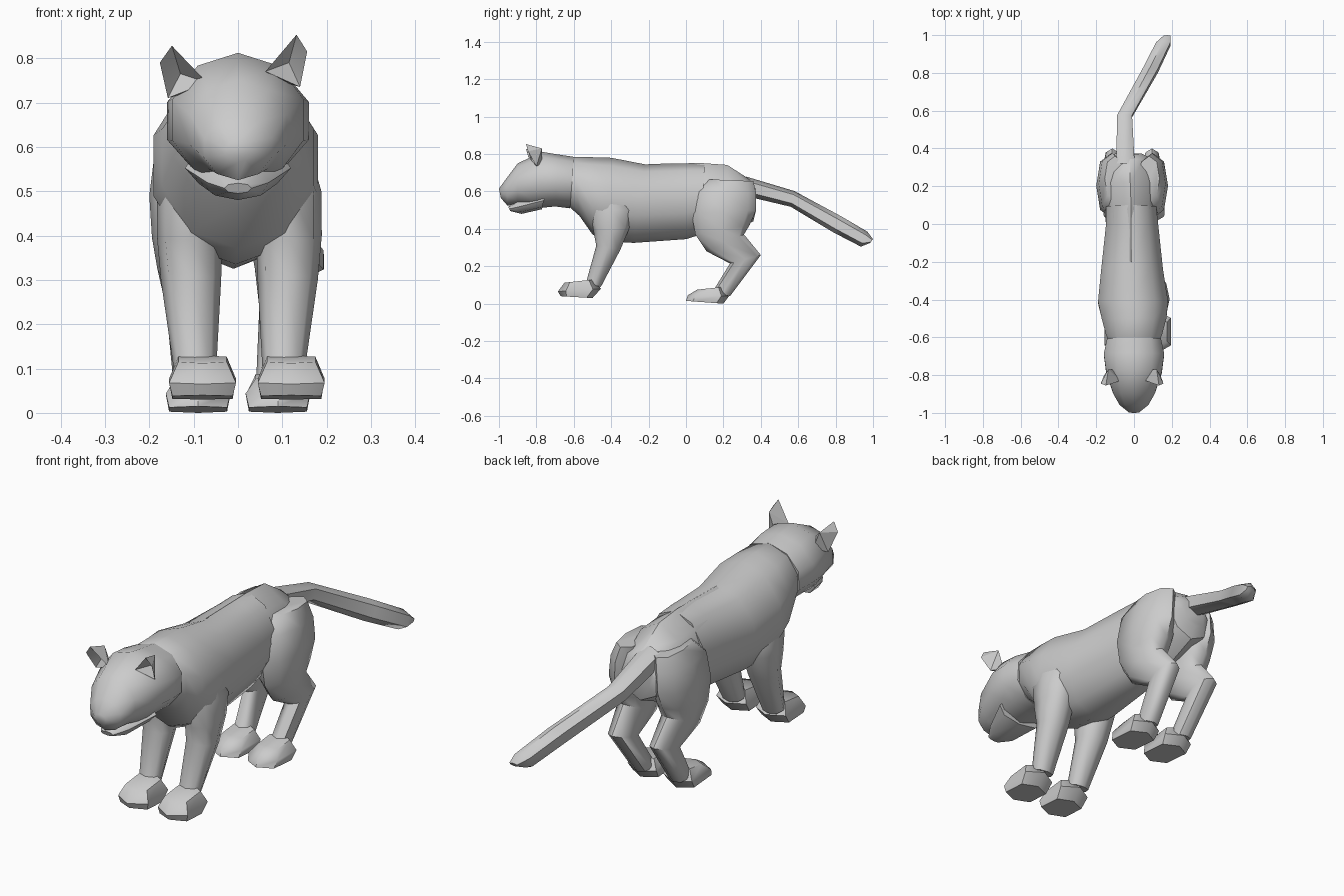
import bpy, bmesh, math


def finish(name, bm, angle=52):
    bmesh.ops.recalc_face_normals(bm, faces=bm.faces)
    me = bpy.data.meshes.new(name)
    bm.to_mesh(me)
    bm.free()
    ob = bpy.data.objects.new(name, me)
    bpy.context.collection.objects.link(ob)
    bpy.ops.object.select_all(action='DESELECT')
    ob.select_set(True)
    bpy.context.view_layer.objects.active = ob
    bpy.ops.object.shade_smooth_by_angle(angle=math.radians(angle))
    return ob


def loft(name, rows, n=8, power=2.3, side=1, shift=0.0, angle=52):
    """Each row is (y1, z1, y2, z2, half width, x centre): two profile points joined by a ring."""
    bm = bmesh.new()
    rings = []
    for y1, z1, y2, z2, hw, xc in rows:
        ring = []
        for i in range(n):
            a = 2 * math.pi * i / n
            c, s = math.cos(a), math.sin(a)
            u = math.copysign(abs(c) ** (2 / power), c)
            v = math.copysign(abs(s) ** (2 / power), s)
            t = (1 - u) / 2
            ring.append(bm.verts.new((side * xc + shift + hw * v,
                                      y1 + (y2 - y1) * t, z1 + (z2 - z1) * t)))
        rings.append(ring)
    for a, b in zip(rings, rings[1:]):
        for i in range(n):
            j = (i + 1) % n
            bm.faces.new((a[i], a[j], b[j], b[i]))
    bm.faces.new(rings[0])
    bm.faces.new(rings[-1])
    return finish(name, bm, angle)


# Torso from neck to rump
loft("torso", [
    (-.66, .74, -.66, .55, .12, 0),
    (-.60, .785, -.57, .47, .155, 0),
    (-.50, .783, -.50, .37, .18, 0),
    (-.40, .78, -.43, .335, .195, -.005),
    (-.22, .745, -.28, .325, .172, -.01),
    (0, .75, 0, .345, .145, -.01),
    (.10, .748, .08, .37, .14, -.015)], n=10, power=2.0)

# Rump with a raised spine crest
loft("rump", [
    (-.20, .747, -.15, .40, .12, -.015),
    (.08, .752, .08, .37, .14, -.015),
    (.22, .742, .22, .38, .14, -.02),
    (.34, .665, .36, .44, .11, -.02),
    (.37, .63, .375, .50, .07, -.03)], n=8, power=1.8, angle=40)

# Head and jaw
loft("head", [
    (-1.0, .615, -.99, .565, .03, 0),
    (-.96, .67, -.955, .525, .08, 0),
    (-.90, .75, -.90, .53, .115, 0),
    (-.77, .812, -.80, .51, .155, 0),
    (-.68, .797, -.70, .52, .168, 0),
    (-.60, .785, -.62, .51, .15, 0)], n=10, power=2.0)
loft("jaw", [
    (-.95, .518, -.94, .495, .03, 0),
    (-.89, .56, -.88, .48, .07, 0),
    (-.75, .60, -.77, .505, .12, 0)], n=8)

# Cupped ears, the left one slightly lower and wider
EAR = [(.062, -.83, .77), (.132, -.855, .853), (.156, -.845, .815),
       (.14, -.80, .735), (.12, -.77, .83), (.115, -.79, .79), (.09, -.77, .75)]
for side, sx, dz in ((1, 1, 0), (-1, 1.13, -.025)):
    bm = bmesh.new()
    v = [bm.verts.new((side * sx * x, y, z + dz)) for x, y, z in EAR]
    for f in ((0, 1, 5), (1, 2, 5), (2, 3, 5), (3, 0, 5), (0, 4, 1), (1, 4, 2),
              (2, 4, 3), (0, 6, 4), (6, 3, 4), (0, 3, 6)):
        bm.faces.new([v[i] for i in f])
    finish("right_ear" if side > 0 else "left_ear", bm, 30)

# Legs and paws on both sides
for side, label in ((1, "right"), (-1, "left")):
    loft(label + "_front_leg", [
        (-.49, .62, -.36, .62, .035, .115),
        (-.51, .50, -.28, .50, .07, .115),
        (-.495, .39, -.30, .41, .074, .112),
        (-.48, .31, -.35, .29, .068, .109),
        (-.535, .11, -.455, .09, .048, .10)], n=8, side=side, shift=.003)
    loft(label + "_front_paw", [
        (-.67, .04, -.50, .03, .075, .10),
        (-.685, .065, -.455, .08, .083, .10),
        (-.65, .112, -.49, .13, .06, .10)], n=6, power=3, side=side, shift=.02)
    loft(label + "_hind_leg", [
        (.12, .665, .36, .655, .055, .09),
        (.05, .60, .375, .59, .072, .105),
        (.03, .48, .375, .50, .08, .11),
        (.05, .37, .34, .42, .074, .11),
        (.11, .28, .31, .37, .062, .11),
        (.235, .215, .40, .26, .047, .105),
        (.14, .06, .235, .04, .042, .092)], n=8, side=side, shift=-.01)
    loft(label + "_hind_paw", [
        (0, .015, .20, 0, .072, .09),
        (.01, .045, .23, .04, .08, .09),
        (.06, .075, .20, .09, .055, .09)], n=6, power=3, side=side)

# Tail, bent sideways towards the tip
loft("tail", [
    (.32, .68, .32, .575, .055, -.045),
    (.58, .602, .56, .518, .045, -.05),
    (.83, .467, .79, .38, .046, .085),
    (.97, .385, .935, .305, .043, .155),
    (1.0, .345, .985, .325, .022, .175)], n=6, power=2.3)
